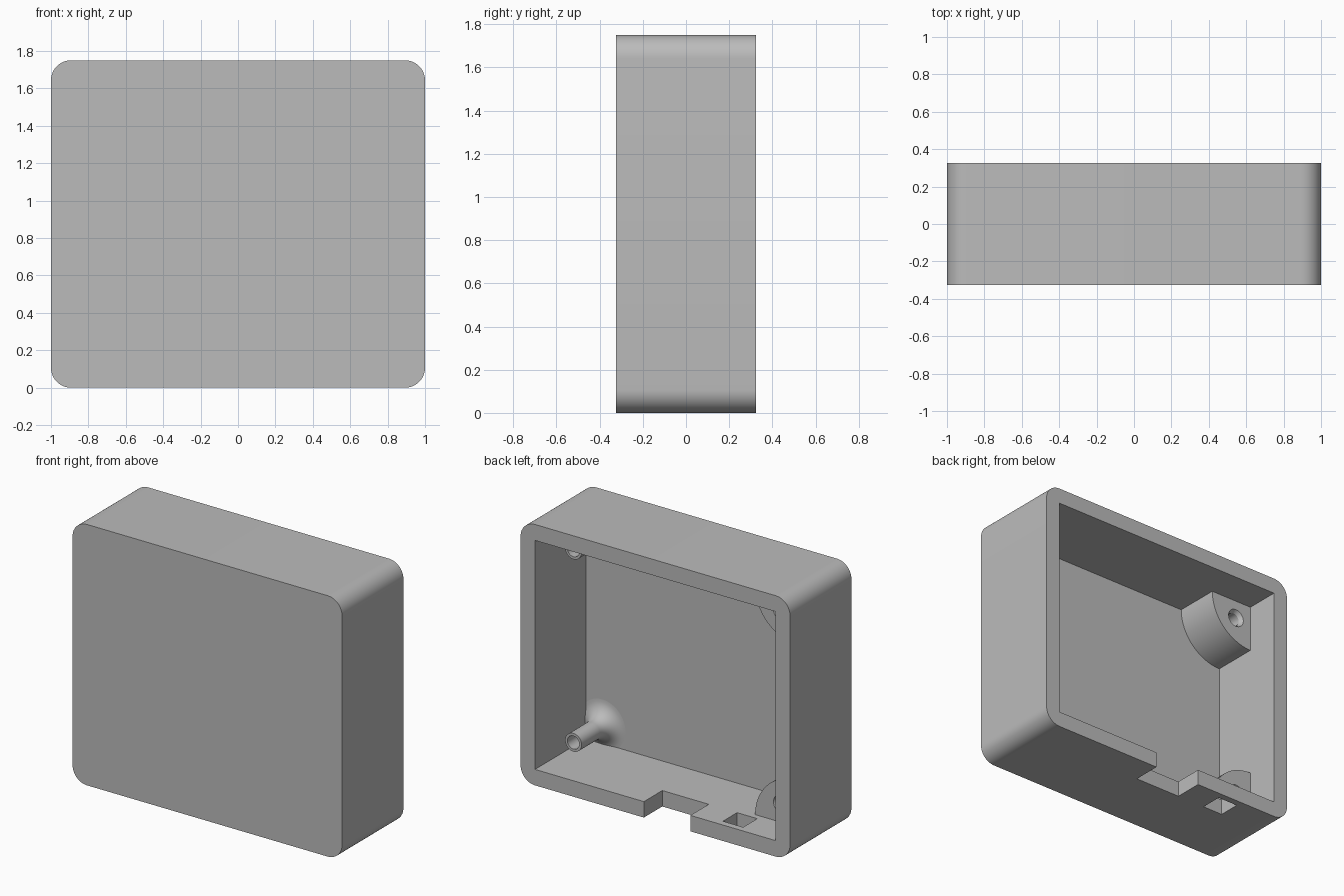
import bpy, bmesh, math
from mathutils import Vector, Matrix

cube = bpy.data.objects.get("Cube")
if cube:
    bpy.data.objects.remove(cube, do_unlink=True)

W, H, D = 2.0, 1.75, 0.65        # outer width, height, depth
T = 0.107                        # wall thickness and outer corner radius
FLOOR = -D / 2 + T               # inner face of the front panel
POST_X, POST_Z, POST_Y = 0.773, 0.23, 0.09
BOSS_R = 0.317

grey = bpy.data.materials.new("plain grey")
grey.use_nodes = True
colour = (0.5, 0.5, 0.5, 1)
grey.diffuse_color = colour
grey.node_tree.nodes["Principled BSDF"].inputs["Base Color"].default_value = colour


def finish(name, bm):
    bmesh.ops.remove_doubles(bm, verts=bm.verts, dist=1e-5)
    bmesh.ops.recalc_face_normals(bm, faces=bm.faces)
    mesh = bpy.data.meshes.new(name)
    bm.to_mesh(mesh)
    bm.free()
    mesh.materials.append(grey)
    ob = bpy.data.objects.new(name, mesh)
    bpy.context.collection.objects.link(ob)
    return ob


def prism(name, outline, y0, y1):
    """Extrude an x-z outline from y0 to y1."""
    bm = bmesh.new()
    face = bm.faces.new([bm.verts.new((x, y0, z)) for x, z in outline])
    new = bmesh.ops.extrude_face_region(bm, geom=[face])["geom"]
    verts = [v for v in new if isinstance(v, bmesh.types.BMVert)]
    bmesh.ops.translate(bm, verts=verts, vec=(0, y1 - y0, 0))
    return finish(name, bm)


def box(name, x0, x1, y0, y1, z0, z1):
    return prism(name, [(x0, z0), (x1, z0), (x1, z1), (x0, z1)], y0, y1)


def lathe(name, profile, x, z):
    """Spin a (radius, y) profile about a y-direction axis."""
    bm = bmesh.new()
    verts = [bm.verts.new((r, y, 0)) for r, y in profile]
    edges = [bm.edges.new(pair) for pair in zip(verts, verts[1:])]
    bmesh.ops.spin(bm, geom=verts + edges, cent=(0, 0, 0), axis=(0, 1, 0),
                   angle=math.tau, steps=48)
    bmesh.ops.translate(bm, verts=bm.verts, vec=(x, 0, z))
    return finish(name, bm)


def cut(ob, cutter):
    mod = ob.modifiers.new("cut", "BOOLEAN")
    mod.operation, mod.solver, mod.object = "DIFFERENCE", "EXACT", cutter
    bpy.context.view_layer.objects.active = ob
    bpy.ops.object.modifier_apply(modifier=mod.name)
    bpy.data.objects.remove(cutter, do_unlink=True)


def smooth(ob):
    bpy.ops.object.select_all(action="DESELECT")
    ob.select_set(True)
    bpy.context.view_layer.objects.active = ob
    bpy.ops.object.shade_smooth_by_angle(angle=math.radians(30))


def arc(cx, cz, r, start, sweep, steps):
    return [(cx + r * math.cos(start + sweep * i / steps),
             cz + r * math.sin(start + sweep * i / steps)) for i in range(steps + 1)]


# Rounded housing, open at the back
outline = []
for i, (sx, top) in enumerate([(1, 1), (-1, 1), (-1, 0), (1, 0)]):
    outline += arc(sx * (W / 2 - T), H - T if top else T, T, i * math.pi / 2, math.pi / 2, 12)
housing = prism("housing", outline, -D / 2, D / 2)
cut(housing, box("cavity_cutter", T - W / 2, W / 2 - T, FLOOR, 1, T, H - T))

# Cable notch and small slot through the bottom wall
cut(housing, box("notch_cutter", -0.26, 0.085, 0.13, 1, -0.1, T + 0.1))
cut(housing, box("slot_cutter", -0.62, -0.47, 0.13, 0.28, -0.1, T + 0.1))
smooth(housing)

# Screw posts with flared feet on the left side
fillet = 0.11
post_r, hole_r, hole_end = 0.061, 0.044, -0.15
foot = [(post_r + fillet - fillet * math.sin(a), FLOOR + fillet - fillet * math.cos(a))
        for a in [i * math.pi / 20 for i in range(11)]]
profile = [(0, FLOOR - 0.02), (post_r + fillet, FLOOR - 0.02)] + foot
profile += [(post_r, POST_Y), (hole_r, POST_Y), (hole_r, hole_end), (0, hole_end)]

# Quarter-round corner bosses with countersunk holes on the right side
hole = [(0, POST_Y + 0.05), (post_r, POST_Y + 0.05), (post_r, POST_Y),
        (hole_r, POST_Y - 0.025), (hole_r, hole_end), (0, hole_end)]

for label, top in (("lower", 0), ("upper", 1)):
    z = H - POST_Z if top else POST_Z
    smooth(lathe(label + "_screw_post", profile, POST_X, z))

    cx, cz, up = T - W / 2, (H - T if top else T), (-1 if top else 1)
    e = 0.02                     # embeds the boss in the walls
    curve = arc(cx, cz, BOSS_R, 0, up * math.pi / 2, 24)
    corner = [(cx - e, cz + up * BOSS_R), (cx - e, cz - up * e), (cx + BOSS_R, cz - up * e)]
    boss = prism(label + "_corner_boss", curve + corner, FLOOR - e, POST_Y)
    cut(boss, lathe("hole_cutter", hole, -POST_X, z))
    smooth(boss)
